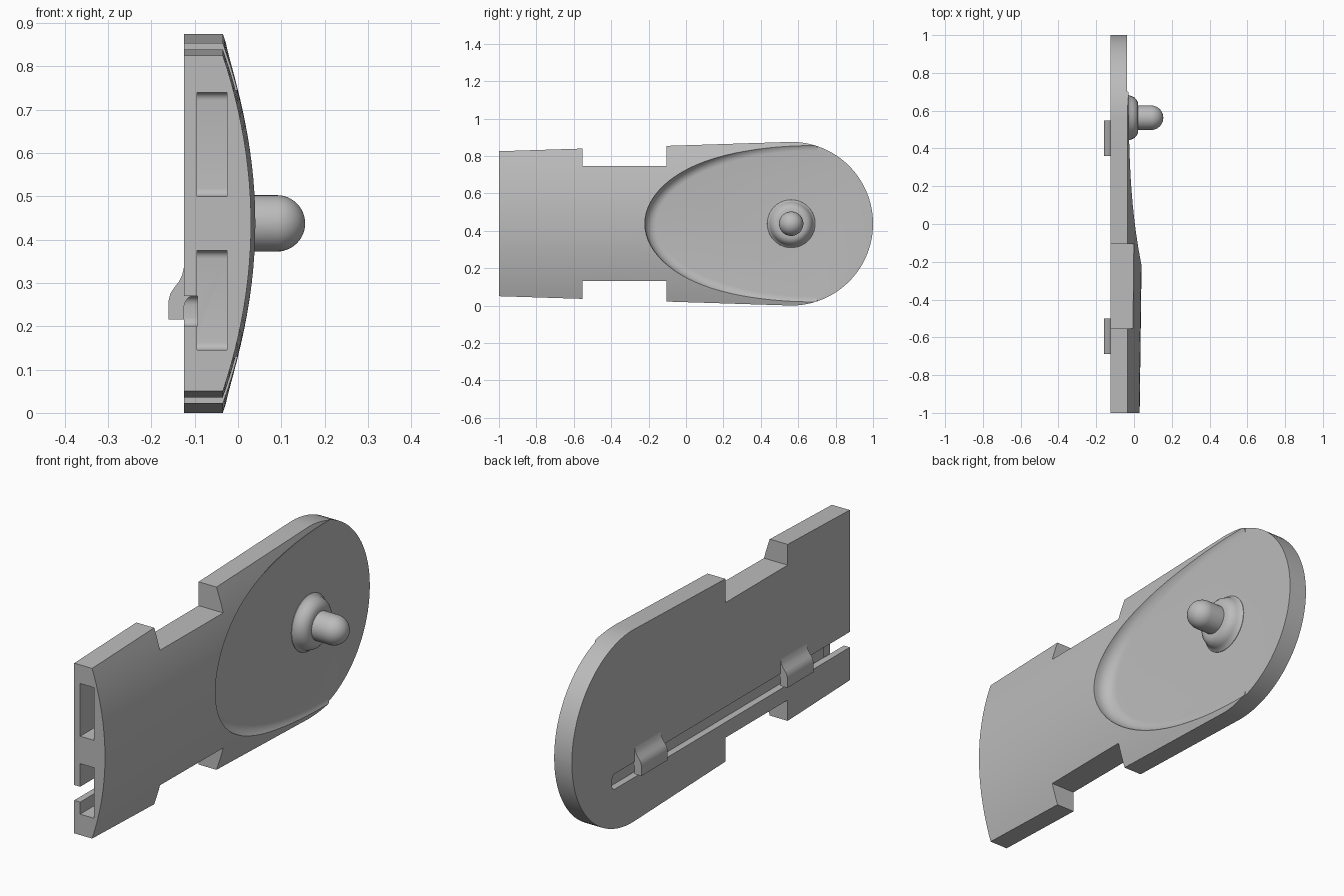
import bpy, bmesh
from math import sin, cos, pi, radians
from mathutils import Vector

cube = bpy.data.objects.get("Cube")
if cube:
    bpy.data.objects.remove(cube, do_unlink=True)

MID = 0.4375       # half height, also the radius of the round end
ARC_Y = 0.5625     # centre of the round end
BACK, RIM = -0.125, -0.035

grey = bpy.data.materials.new("light_grey")
grey.use_nodes = True
colour = (0.5, 0.5, 0.5, 1)
grey.diffuse_color = colour
grey.node_tree.nodes["Principled BSDF"].inputs["Base Color"].default_value = colour


def finish(name, bm):
    bmesh.ops.recalc_face_normals(bm, faces=bm.faces)
    mesh = bpy.data.meshes.new(name)
    bm.to_mesh(mesh)
    bm.free()
    mesh.materials.append(grey)
    ob = bpy.data.objects.new(name, mesh)
    bpy.context.collection.objects.link(ob)
    return ob


def loft(name, rings):
    """Skin equal-length closed rings and cap both ends."""
    bm = bmesh.new()
    rows = [[bm.verts.new(p) for p in ring] for ring in rings]
    n = len(rows[0])
    for a, b in zip(rows, rows[1:]):
        for i in range(n):
            j = (i + 1) % n
            bm.faces.new((a[i], a[j], b[j], b[i]))
    bm.faces.new(rows[0])
    bm.faces.new(rows[-1])
    return finish(name, bm)


def box(name, low, high, round_by=0.0):
    bm = bmesh.new()
    bmesh.ops.create_cube(bm, size=1)
    lo, hi = Vector(low), Vector(high)
    for v in bm.verts:
        v.co = (lo + hi) / 2 + v.co * (hi - lo)
    if round_by:
        # round only the edges running across the thickness
        edges = [e for e in bm.edges
                 if abs(e.verts[0].co.x - e.verts[1].co.x) > 0.01]
        bmesh.ops.bevel(bm, geom=edges, offset=round_by, segments=5,
                        profile=0.5, affect='EDGES')
    return finish(name, bm)


def cut(target, cutter):
    cutter.hide_render = True
    mod = target.modifiers.new("cut", 'BOOLEAN')
    mod.operation, mod.solver, mod.object = 'DIFFERENCE', 'EXACT', cutter
    bpy.context.view_layer.objects.active = target
    bpy.ops.object.modifier_apply(modifier=mod.name)
    bpy.data.objects.remove(cutter, do_unlink=True)


def smooth(ob, angle):
    bpy.ops.object.select_all(action='DESELECT')
    ob.select_set(True)
    bpy.context.view_layer.objects.active = ob
    bpy.ops.object.shade_smooth_by_angle(angle=radians(angle))


# Plate: flat back, crowned front, slightly widening to a round end
def section(y, half, crown_half):
    height = min(0.075, 0.065 + 0.0128 * (y + 1))
    ring = [(BACK, y, MID + half), (BACK, y, MID - half)]
    for i in range(25):
        dz = half * (i / 12 - 1)
        ring.append((RIM + height * (1 - (dz / crown_half) ** 2), y, MID + dz))
    return ring


sections = []
for i in range(12):
    t = i / 12
    half = 0.3875 + 0.05 * t
    sections.append(section(-1 + t * (1 + ARC_Y), half, half))
for i in range(25):
    a = i / 24 * pi / 2
    sections.append(section(ARC_Y + MID * sin(a), max(MID * cos(a), 0.003), MID))
body = loft("plate", sections)

# Edge notches
for low, high in ((-0.1, 0.13), (0.745, 1.0)):
    cut(body, box("notch_cutter", (-0.3, -0.553, low), (0.3, -0.105, high)))


# Flat recess with a filleted wall
def recess_ring(x, inset):
    pts = [(1.1, 0.6), (0.72, 0.6)]
    for i in range(49):
        a = pi / 2 - i / 48 * pi
        pts.append((0.7 - (0.92 - inset) * cos(a), (0.45 - inset) * sin(a)))
    pts += [(0.72, -0.6), (1.1, -0.6)]
    return [(x, y, MID + z) for y, z in pts]


FILLET = 0.06
rings = []
for i in range(9):
    a = i / 8 * pi / 2
    rings.append(recess_ring(RIM - 0.001 + FILLET * (1 - cos(a)),
                             FILLET * (1 - sin(a))))
rings.append(recess_ring(0.2, 0))
cut(body, loft("recess_cutter", rings))

# Pockets in the straight end, and the long slot in the back
for low, high in ((0.145, 0.375), (0.5, 0.74)):
    cut(body, box("pocket_cutter", (-0.095, -1.1, low), (-0.025, -0.86, high), 0.018))
cut(body, box("slot_cutter", (-0.2, -1.1, 0.2), (-0.094, 0.71, 0.27), 0.02))
smooth(body, 20)

# Peg with a rounded collar
profile = [(-0.045, 0.13), (-0.034, 0.128), (-0.028, 0.12), (-0.012, 0.114),
           (0.004, 0.106), (0.015, 0.094), (0.021, 0.08), (0.022, 0.065)]
for i in range(13):
    a = i / 12 * pi / 2
    profile.append((0.09 + 0.065 * sin(a), max(0.065 * cos(a), 0.001)))
peg = loft("peg", [[(x, ARC_Y + r * cos(k * pi / 20), MID + r * sin(k * pi / 20))
                    for k in range(40)] for x, r in profile])
smooth(peg, 35)

# Two clips over the slot
clip = [(-0.12, 0.335), (-0.125, 0.335), (-0.129, 0.318), (-0.137, 0.302),
        (-0.148, 0.288), (-0.156, 0.276), (-0.16, 0.26), (-0.16, 0.215),
        (-0.125, 0.215), (-0.125, 0.245), (-0.121, 0.258), (-0.113, 0.267),
        (-0.1, 0.271), (-0.1, 0.28)]
for name, y in (("front_clip", -0.595), ("rear_clip", 0.455)):
    ob = loft(name, [[(x, y + s, z) for x, z in clip] for s in (-0.094, 0.094)])
    smooth(ob, 30)
